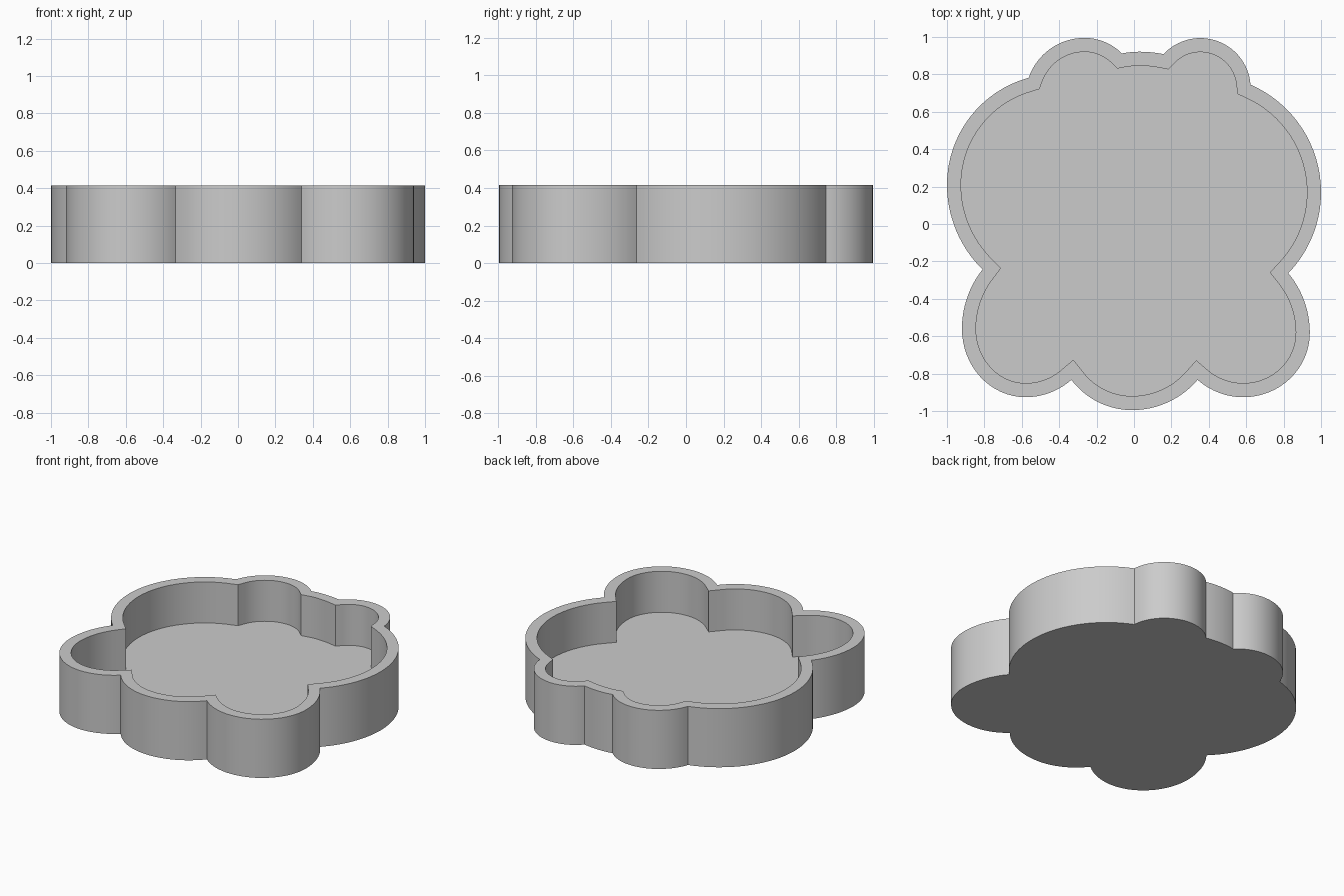
import bpy
import bmesh
import math
from mathutils import Vector

HEIGHT = 0.415
FLOOR = 0.125
WALL = 0.075
STEPS = 16

cube = bpy.data.objects.get("Cube")
if cube:
    bpy.data.objects.remove(cube, do_unlink=True)

LEFT, RIGHT = Vector((-1, 0)), Vector((1, 0))
BACK, FRONT = Vector((0, 1)), Vector((0, -1))

# Lobes of the outline, clockwise: the sharp corner where each starts,
# then its outermost points with the direction they face
lobes = [
    ((-.563, .782), [((-.265, .995), BACK)]),                       # ear
    ((-.065, .912), [((.03, .921), BACK)]),                         # brow
    ((.158, .908), [((.355, .994), BACK)]),                         # ear
    ((.623, .745), [((1, .17), RIGHT)]),                            # cheek
    ((.825, -.263), [((.94, -.582), RIGHT), ((.585, -.926), FRONT)]),   # foot
    ((.34, -.833), [((-.01, -.995), FRONT)]),                       # chin
    ((-.335, -.833), [((-.58, -.926), FRONT), ((-.92, -.56), LEFT)]),   # foot
    ((-.81, -.243), [((-1, .21), LEFT)]),                           # cheek
]


def arc(peak, facing, end):
    """Circular arc that leaves the peak square to its facing direction."""
    chord = end - peak
    radius = chord.length_squared / (-2 * chord.dot(facing))
    centre = peak - facing * radius
    along = (chord - facing * chord.dot(facing)).normalized()
    sweep = math.atan2(chord.dot(along), (end - centre).dot(facing))
    angles = [sweep * i / STEPS for i in range(STEPS + 1)]
    return [centre + radius * (facing * math.cos(a) + along * math.sin(a))
            for a in angles]


def quarter(first, facing, second):
    """Quarter ellipse from one peak to the next."""
    centre = first - facing * (first - second).dot(facing)
    angles = [math.pi / 2 * i / STEPS for i in range(STEPS)]
    return [centre + (first - centre) * math.cos(a)
            + (second - centre) * math.sin(a) for a in angles]


def lobe_outline(start, peaks, end):
    """Corner, peaks and up to the next corner, without that corner."""
    peaks = [(Vector(point), facing) for point, facing in peaks]
    line = arc(*peaks[0], Vector(start))[:0:-1]
    for (first, facing), (second, _) in zip(peaks, peaks[1:]):
        line += quarter(first, facing, second)
    return line + arc(*peaks[-1], Vector(end))[:-1]


def inset(outline, distance):
    """Mitred inward offset of a clockwise outline."""
    result = []
    for i, point in enumerate(outline):
        following = outline[(i + 1) % len(outline)]
        u = (point - outline[i - 1]).normalized()
        v = (following - point).normalized()
        n1, n2 = Vector((u.y, -u.x)), Vector((v.y, -v.x))
        result.append(point + (n1 + n2) * distance / (1 + n1.dot(n2)))
    return result


outer = []
for (start, peaks), (end, _) in zip(lobes, lobes[1:] + lobes[:1]):
    outer += lobe_outline(start, peaks, end)
inner = inset(outer, WALL)

# Tray: underside, outer wall, rim, inner wall and floor
bm = bmesh.new()
levels = [(outer, 0), (outer, HEIGHT), (inner, HEIGHT), (inner, FLOOR)]
rings = [[bm.verts.new((p.x, p.y, z)) for p in line] for line, z in levels]
for low, high in zip(rings, rings[1:]):
    for i in range(len(low)):
        bm.faces.new((low[i - 1], low[i], high[i], high[i - 1]))
caps = [bm.faces.new(rings[0]), bm.faces.new(rings[-1])]
bmesh.ops.recalc_face_normals(bm, faces=bm.faces)
bmesh.ops.triangulate(bm, faces=caps)
mesh = bpy.data.meshes.new("tray")
bm.to_mesh(mesh)
bm.free()
tray = bpy.data.objects.new("tray", mesh)
bpy.context.collection.objects.link(tray)

# Grey material
grey = bpy.data.materials.new("plain grey")
grey.use_nodes = True
colour = (0.6, 0.6, 0.6, 1)
grey.diffuse_color = colour
for node in grey.node_tree.nodes:
    if node.type == "BSDF_PRINCIPLED":
        node.inputs["Base Color"].default_value = colour
mesh.materials.append(grey)

# Smooth walls with sharp corners and rims
bpy.ops.object.select_all(action="DESELECT")
tray.select_set(True)
bpy.context.view_layer.objects.active = tray
bpy.ops.object.shade_smooth_by_angle(angle=math.radians(20))
